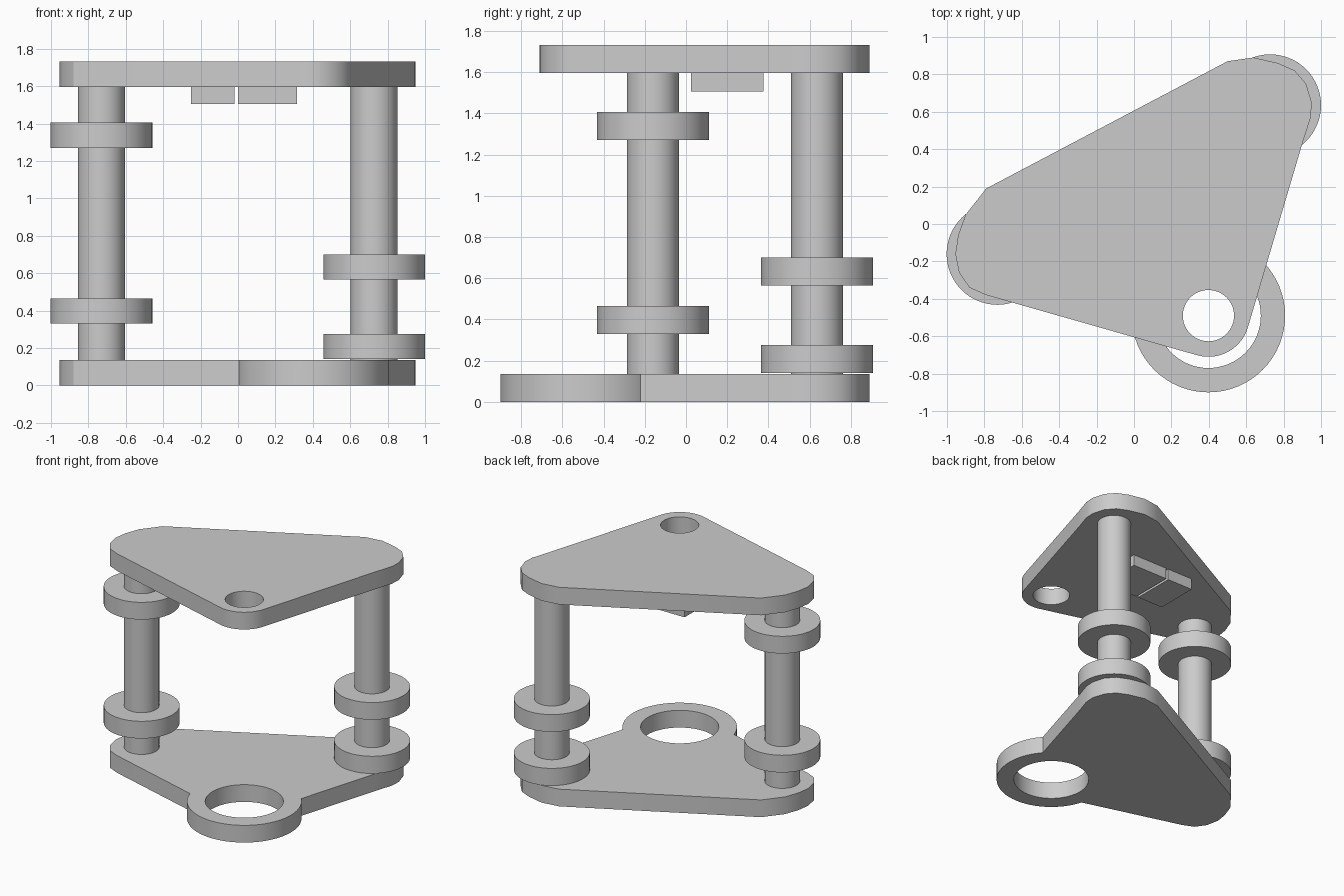
import bpy
import bmesh
from math import cos, sin, radians

if "Cube" in bpy.data.objects:
    bpy.data.objects.remove(bpy.data.objects["Cube"])

grey = bpy.data.materials.new("plain grey")
grey.use_nodes = True
grey.diffuse_color = (0.6, 0.6, 0.6, 1)
grey.node_tree.nodes["Principled BSDF"].inputs["Base Color"].default_value = (0.6, 0.6, 0.6, 1)

THICK = 0.136
TOP_Z = 1.595
LEFT, RIGHT, FRONT = (0.728, 0.635), (-0.73, -0.16), (0.398, -0.49)


def prism(name, outline, z, height):
    """Extrude a flat outline upwards from z."""
    bm = bmesh.new()
    face = bm.faces.new([bm.verts.new((x, y, z)) for x, y in outline])
    extruded = bmesh.ops.extrude_face_region(bm, geom=[face])["geom"]
    verts = [v for v in extruded if isinstance(v, bmesh.types.BMVert)]
    bmesh.ops.translate(bm, verts=verts, vec=(0, 0, height))
    bmesh.ops.recalc_face_normals(bm, faces=bm.faces)
    mesh = bpy.data.meshes.new(name)
    bm.to_mesh(mesh)
    bm.free()
    mesh.materials.append(grey)
    obj = bpy.data.objects.new(name, mesh)
    bpy.context.collection.objects.link(obj)
    return obj


def arc(centre, radius, start=0, end=360, steps=64):
    count = steps if end - start == 360 else steps + 1
    angles = [radians(start + (end - start) * i / steps) for i in range(count)]
    return [(centre[0] + radius * cos(a), centre[1] + radius * sin(a)) for a in angles]


def disc(name, centre, radius, z, height):
    return prism(name, arc(centre, radius), z, height)


def combine(target, tool, operation):
    """Apply a boolean and discard the tool."""
    mod = target.modifiers.new("combine", "BOOLEAN")
    mod.object, mod.operation, mod.solver = tool, operation, "EXACT"
    bpy.context.view_layer.objects.active = target
    bpy.ops.object.modifier_apply(modifier=mod.name)
    bpy.data.objects.remove(tool)


# Rounded triangular outline shared by both plates
outline = arc(FRONT, 0.22, -106, -16, 14)
outline += [(0.90, 0.43), (0.945, 0.57), (0.95, 0.65), (0.92, 0.75), (0.86, 0.82),
            (0.77, 0.86), (0.64, 0.89), (0.50, 0.87), (-0.79, 0.19), (-0.90, 0.05),
            (-0.94, -0.06), (-0.955, -0.16), (-0.935, -0.26), (-0.88, -0.34), (-0.79, -0.38)]

# Top plate with its small hole
top_plate = prism("top_plate", outline, TOP_Z, THICK)
combine(top_plate, disc("top_cutter", FRONT, 0.137, 1.5, 0.4), "DIFFERENCE")

# Bottom plate with a wide ring at the front corner
bottom_plate = prism("bottom_plate", outline, 0, THICK)
combine(bottom_plate, disc("ring_blank", FRONT, 0.41, 0, THICK), "UNION")
combine(bottom_plate, disc("ring_cutter", FRONT, 0.28, -0.1, 0.4), "DIFFERENCE")

parts = [top_plate, bottom_plate]

# Posts, each with two collars
for side, centre, collar_heights in (("left", LEFT, (0.14, 0.565)),
                                     ("right", RIGHT, (0.33, 1.27))):
    parts.append(disc(side + "_post", centre, 0.126, THICK, TOP_Z - THICK))
    for level, z in zip(("lower", "upper"), collar_heights):
        parts.append(disc(f"{side}_{level}_collar", centre, 0.272, z, THICK))

# Plain raised pads under the top plate
for name, x0, x1 in (("right_pad", -0.25, -0.02), ("left_pad", 0.0, 0.315)):
    parts.append(prism(name, [(x0, 0.025), (x1, 0.025), (x1, 0.375), (x0, 0.375)],
                       1.505, TOP_Z - 1.505))

# Smooth the round walls, keep the rims sharp
bpy.ops.object.select_all(action="DESELECT")
for part in parts:
    part.select_set(True)
bpy.context.view_layer.objects.active = top_plate
bpy.ops.object.shade_smooth_by_angle(angle=radians(30))
